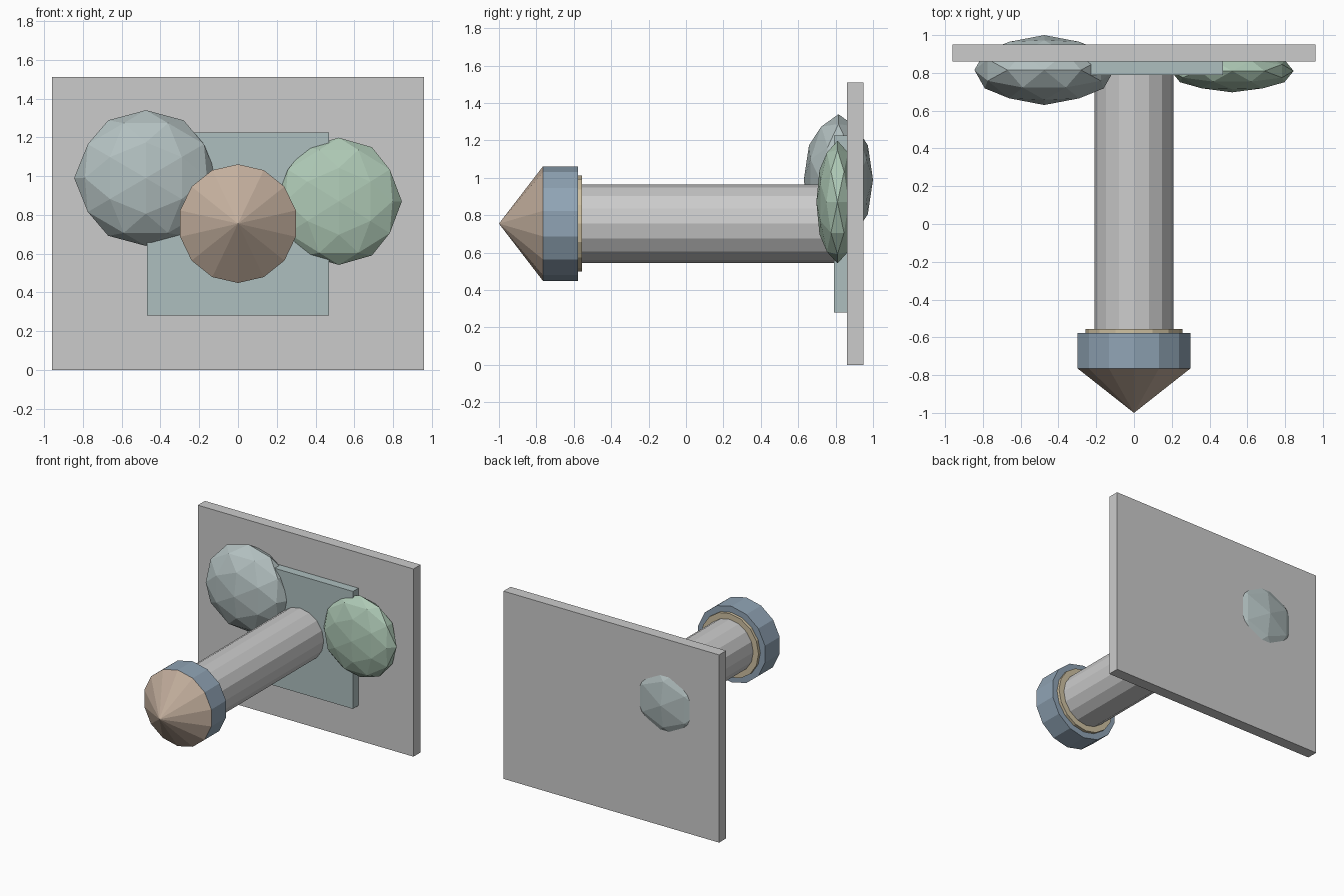
import bpy, bmesh, math
from mathutils import Matrix, Vector

if "Cube" in bpy.data.objects:
    bpy.data.objects.remove(bpy.data.objects["Cube"])

AXIS_Z = 0.755  # height of the shaft axis


def finish(name, bm, color=None):
    bmesh.ops.recalc_face_normals(bm, faces=bm.faces[:])
    mesh = bpy.data.meshes.new(name)
    bm.to_mesh(mesh)
    bm.free()
    obj = bpy.data.objects.new(name, mesh)
    bpy.context.collection.objects.link(obj)
    if color:
        mat = bpy.data.materials.new(name + "_colour")
        mat.diffuse_color = (*color, 1)
        mat.use_nodes = True
        mat.node_tree.nodes["Principled BSDF"].inputs["Base Color"].default_value = mat.diffuse_color
        mesh.materials.append(mat)
    return obj


def box(name, lo, hi, color=None):
    lo, hi = Vector(lo), Vector(hi)
    bm = bmesh.new()
    bmesh.ops.create_cube(bm, size=1, matrix=Matrix.Translation((lo + hi) / 2)
                          @ Matrix.Diagonal((*(hi - lo), 1)))
    return finish(name, bm, color)


def lathe_y(name, sides, y_front, y_back, r_front, r_back, color=None):
    # Cylinder or cone lying along y, with a corner at the top
    bm = bmesh.new()
    m = (Matrix.Translation((0, (y_front + y_back) / 2, AXIS_Z))
         @ Matrix.Rotation(-math.pi / 2, 4, 'X'))
    bmesh.ops.create_cone(bm, cap_ends=True, segments=sides, radius1=r_front,
                          radius2=r_back, depth=y_back - y_front, matrix=m)
    return finish(name, bm, color)


def faceted_blob(name, center, radii, color):
    # 80-face icosphere whose edge midpoints lie on the axes
    t = (1 + math.sqrt(5)) / 2
    bm = bmesh.new()
    for a in (-1, 1):
        for b in (-t, t):
            for co in ((a, 0, b), (0, b, a), (b, a, 0)):
                bm.verts.new(co)
    bmesh.ops.convex_hull(bm, input=bm.verts[:])
    bmesh.ops.subdivide_edges(bm, edges=bm.edges[:], cuts=1, use_grid_fill=True)
    for v in bm.verts:
        n = v.co.normalized()
        v.co = Vector(c + r * k for c, r, k in zip(center, radii, n))
    return finish(name, bm, color)


# Wall plate and mounting plate
box("wall_plate", (-0.96, 0.86, 0), (0.96, 0.95, 1.51))
box("mounting_plate", (-0.47, 0.79, 0.28), (0.47, 0.865, 1.225), (0.42, 0.52, 0.52))

# Rounded lumps beside the shaft
faceted_blob("left_lump", (-0.475, 0.815, 0.99), (0.37, 0.185, 0.35), (0.45, 0.53, 0.53))
faceted_blob("right_lump", (0.52, 0.81, 0.87), (0.325, 0.113, 0.328), (0.42, 0.58, 0.46))

# Shaft, collar and pointed head
lathe_y("shaft", 16, -0.57, 0.80, 0.21, 0.21)
lathe_y("collar", 16, -0.59, -0.555, 0.257, 0.257, (0.62, 0.53, 0.36))
lathe_y("head_band", 14, -0.765, -0.578, 0.306, 0.306, (0.28, 0.37, 0.46))
lathe_y("head_tip", 14, -1.0, -0.765, 0.0, 0.306, (0.55, 0.43, 0.34))
bmesh_tip = bpy.data.objects["head_tip"].data

# Merge the point of the tip into a single vertex
bm = bmesh.new()
bm.from_mesh(bmesh_tip)
bmesh.ops.remove_doubles(bm, verts=bm.verts[:], dist=1e-4)
bm.to_mesh(bmesh_tip)
bm.free()
